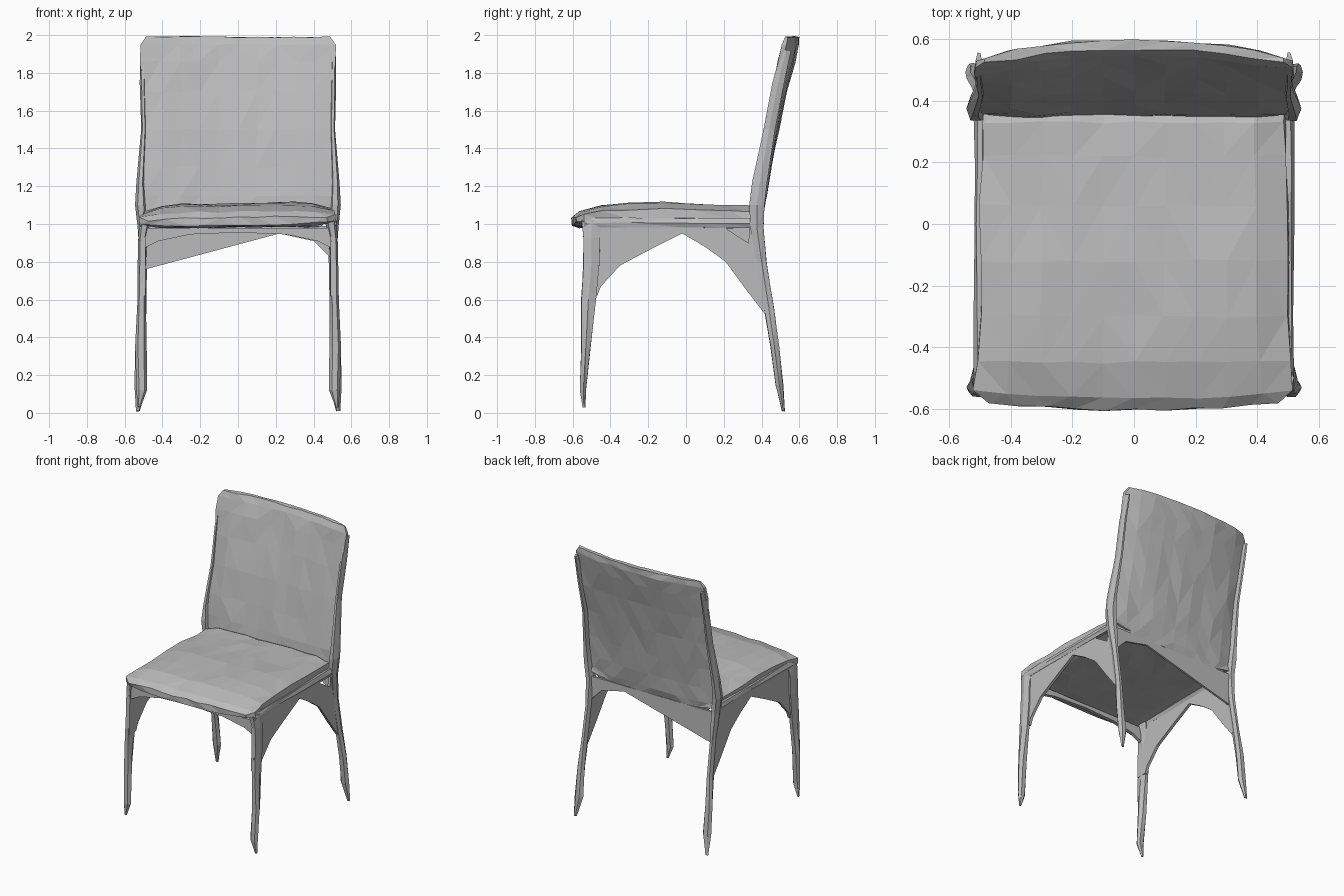
import bpy, bmesh, random
from math import cos, sin, pi, copysign
from mathutils import Vector

random.seed(4)
if "Cube" in bpy.data.objects:
    bpy.data.objects.remove(bpy.data.objects["Cube"])

grey = bpy.data.materials.new("plain grey")
grey.use_nodes = True
tone = (0.5, 0.5, 0.5, 1)
grey.diffuse_color = tone
grey.node_tree.nodes["Principled BSDF"].inputs["Base Color"].default_value = tone


def finish(name, bm):
    """Turn a bmesh into a flat shaded, faceted object."""
    bmesh.ops.recalc_face_normals(bm, faces=bm.faces)
    bmesh.ops.triangulate(bm, faces=bm.faces)
    mesh = bpy.data.meshes.new(name)
    bm.to_mesh(mesh)
    bm.free()
    mesh.materials.append(grey)
    obj = bpy.data.objects.new(name, mesh)
    bpy.context.scene.collection.objects.link(obj)
    return obj


def loft(name, rings, jitter=0.0):
    """Skin closed rings of points and cap both ends."""
    bm = bmesh.new()
    loops = []
    for ring in rings:
        loops.append([bm.verts.new(Vector(p) + Vector(
            [random.uniform(-jitter, jitter) for _ in range(3)])) for p in ring])
    n = len(loops[0])
    for a, b in zip(loops, loops[1:]):
        for i in range(n):
            j = (i + 1) % n
            bm.faces.new((a[i], a[j], b[j], b[i]))
    bm.faces.new(loops[0])
    bm.faces.new(loops[-1])
    return finish(name, bm)


def plate(name, outline, offset):
    """Flat outline given thickness along an offset vector."""
    bm = bmesh.new()
    face = bm.faces.new([bm.verts.new(p) for p in outline])
    extruded = bmesh.ops.extrude_face_region(bm, geom=[face])["geom"]
    bmesh.ops.translate(bm, vec=offset, verts=[
        v for v in extruded if isinstance(v, bmesh.types.BMVert)])
    if not any(f is face for f in bm.faces):
        bm.faces.new([v for v in bm.verts][:len(outline)])
    return finish(name, bm)


def slab_section(half_width, half_thick, count=10):
    """Flattened ring: across one face and back along the other."""
    row = [-1 + 2 * i / count for i in range(count + 1)]
    top = [(t * half_width, half_thick * (1 - 0.6 * t ** 8)) for t in row]
    return top + [(x, -h) for x, h in reversed(top)]


# Seat cushion: y, bottom z, top z, half width
seat_rows = [(-0.605, 0.995, 1.035, 0.47), (-0.57, 0.985, 1.065, 0.52),
             (-0.45, 0.985, 1.095, 0.505), (-0.3, 0.985, 1.105, 0.50),
             (-0.12, 0.985, 1.11, 0.50), (0.06, 0.985, 1.1, 0.50),
             (0.22, 0.985, 1.095, 0.49), (0.33, 0.985, 1.095, 0.49),
             (0.39, 1.0, 1.07, 0.49)]
rings = []
for y, low, high, width in seat_rows:
    bend = 0.03 if y < -0.5 else 0
    rings.append([(x, y + bend * (2 * x) ** 2, (low + high) / 2 + h + 0.015 * x)
                  for x, h in slab_section(width, (high - low) / 2)])
loft("seat", rings, 0.005)

# Backrest shell: z, centre y, side sweep, half width, half thickness
back_rows = [(0.985, 0.375, 0.01, 0.44, 0.018), (1.04, 0.38, 0.015, 0.49, 0.03),
             (1.15, 0.395, 0.02, 0.51, 0.032), (1.3, 0.42, 0.025, 0.505, 0.03),
             (1.5, 0.46, 0.03, 0.50, 0.03), (1.7, 0.51, 0.04, 0.505, 0.028),
             (1.86, 0.55, 0.048, 0.515, 0.028), (1.95, 0.575, 0.055, 0.515, 0.026),
             (1.99, 0.585, 0.055, 0.485, 0.016)]
loft("backrest", [[(x, y - sweep * (2 * x) ** 2 + h, z)
                   for x, h in slab_section(width, thick)]
                  for z, y, sweep, width, thick in back_rows], 0.005)


def strut(name, side, rows):
    """Six sided tapering strut: z, x, y, half width, half depth."""
    loft(name, [[(side * x + w * cos(k * pi / 3), y + d * sin(k * pi / 3), z)
                 for k in range(6)] for z, x, y, w, d in rows], 0.002)


front_leg = [(0.03, 0.525, -0.54, 0.008, 0.008), (0.12, 0.51, -0.545, 0.03, 0.018),
             (0.35, 0.515, -0.53, 0.03, 0.028), (0.6, 0.51, -0.515, 0.023, 0.045),
             (0.8, 0.51, -0.5, 0.022, 0.05), (0.93, 0.505, -0.5, 0.024, 0.05),
             (1.02, 0.49, -0.5, 0.03, 0.06)]
# Rear leg carries on upward as the rim of the backrest
rear_leg = [(0.01, 0.53, 0.515, 0.01, 0.008), (0.15, 0.515, 0.495, 0.032, 0.022),
            (0.35, 0.515, 0.47, 0.028, 0.026), (0.55, 0.505, 0.44, 0.02, 0.03),
            (0.8, 0.50, 0.40, 0.02, 0.03), (0.98, 0.505, 0.375, 0.028, 0.04),
            (1.1, 0.515, 0.375, 0.03, 0.045), (1.22, 0.515, 0.39, 0.022, 0.045),
            (1.5, 0.50, 0.44, 0.014, 0.035), (1.75, 0.505, 0.49, 0.014, 0.035),
            (1.92, 0.505, 0.53, 0.01, 0.03)]
# Arched web joining the legs beneath the seat edge
arch = [(-0.54, 1.0), (-0.55, 0.62), (-0.47, 0.62), (-0.45, 0.67), (-0.35, 0.78),
        (-0.18, 0.87), (-0.02, 0.95), (0.1, 0.88), (0.21, 0.8), (0.32, 0.65),
        (0.42, 0.52), (0.44, 0.56), (0.4, 0.8), (0.37, 1.0)]
gap = [(0.34, 1.0), (0.33, 0.9), (0.22, 0.97), (0.2, 1.0)]

for side, label in ((-1, "right"), (1, "left")):
    strut(label + "_front_leg", side, front_leg)
    strut(label + "_rear_leg", side, rear_leg)
    outline = arch + (gap if side > 0 else [])
    plate(label + "_side_web", [(side * 0.49, y, z) for y, z in outline],
          Vector((side * 0.02, 0, 0)))
    # Rail along the seat edge
    loft(label + "_seat_rail", [[(side * 0.5 + 0.02 * cos(k * pi / 3), y,
                                  1.005 + 0.03 * sin(k * pi / 3)) for k in range(6)]
                                for y in (-0.54, -0.3, 0, 0.2, 0.37)], 0.003)

# Front apron, a shallow arch
low_edge = [(-0.5, 0.87), (-0.42, 0.91), (-0.25, 0.945), (0, 0.955),
            (0.25, 0.945), (0.42, 0.91), (0.5, 0.87)]
plate("front_apron", [(x, -0.53, z) for x, z in low_edge]
      + [(0.5, -0.53, 0.98), (-0.5, -0.53, 0.98)], Vector((0, 0.025, 0)))

# Rear gusset, deeper towards the right leg
plate("rear_gusset", [(-0.49, 0.38, 0.76), (0.22, 0.38, 0.95), (0.4, 0.38, 0.91),
                      (0.49, 0.38, 0.82), (0.49, 0.38, 0.99), (-0.49, 0.38, 0.99)],
      Vector((0, 0.015, 0)))
